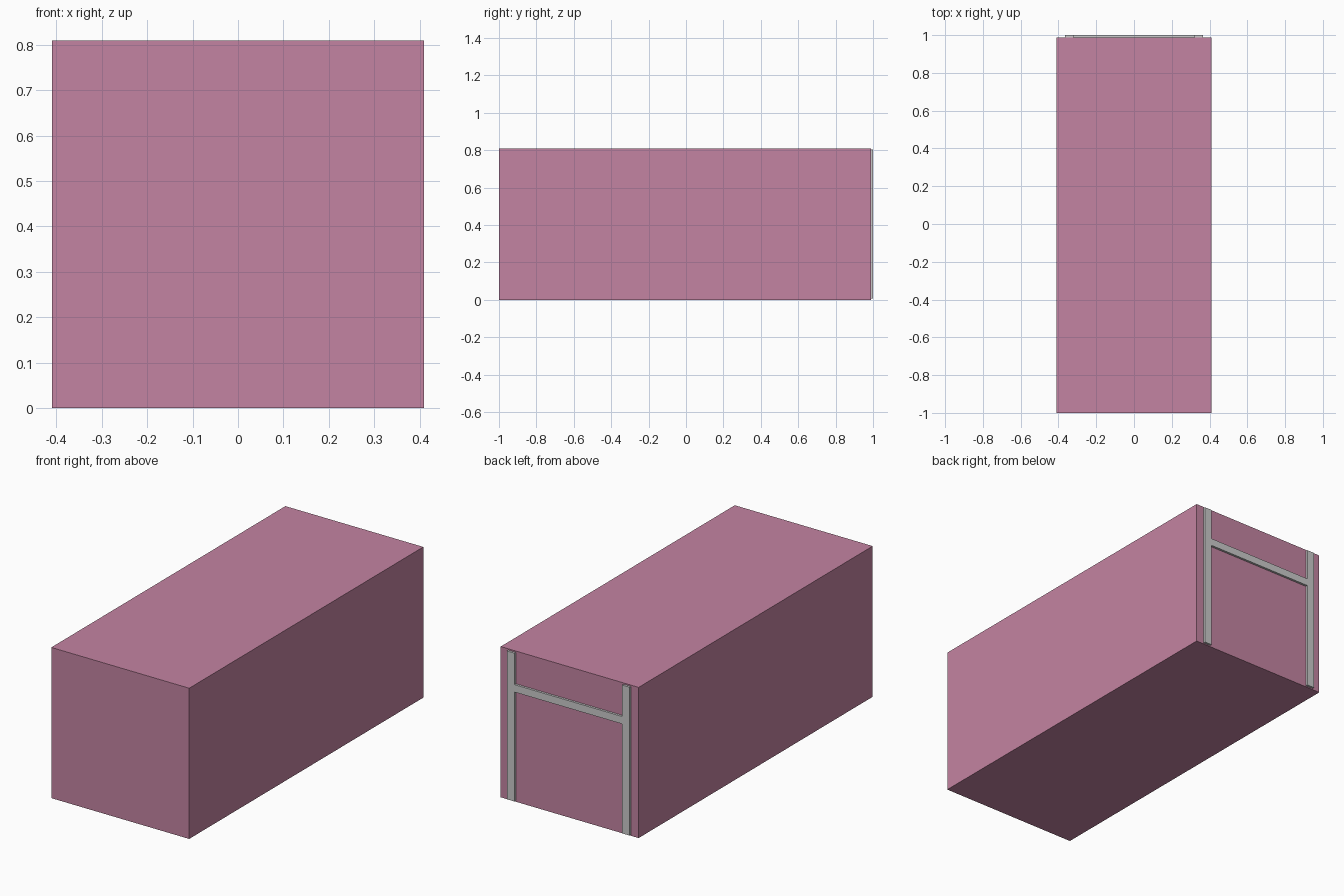
import bpy

if "Cube" in bpy.data.objects:
    bpy.data.objects.remove(bpy.data.objects["Cube"])


def box(name, lo, hi, color=None):
    """Axis-aligned box between two corners."""
    centre = [(a + b) / 2 for a, b in zip(lo, hi)]
    bpy.ops.mesh.primitive_cube_add(size=1, location=centre)
    ob = bpy.context.object
    ob.name = name
    ob.scale = [b - a for a, b in zip(lo, hi)]
    bpy.ops.object.transform_apply(location=True, rotation=False, scale=True)
    if color:
        mat = bpy.data.materials.new(name + "_color")
        mat.diffuse_color = color
        mat.use_nodes = True
        mat.node_tree.nodes["Principled BSDF"].inputs["Base Color"].default_value = mat.diffuse_color
        ob.data.materials.append(mat)
    return ob


BACK = 0.988   # rear face of the container
END = 1.0      # outer face of the rear frame

# Main body
box("container_body", (-0.41, -1, 0), (0.41, BACK, 0.81), (0.55, 0.23, 0.36, 1))

# Rear frame: two posts, mirrored in x
post = box("rear_posts", (0.32, BACK, 0.006), (0.365, END, 0.803))
post.modifiers.new("mirror", 'MIRROR').use_axis[0] = True

# Rear frame: cross bar between the posts
box("rear_crossbar", (-0.32, BACK, 0.594), (0.32, END, 0.634))
